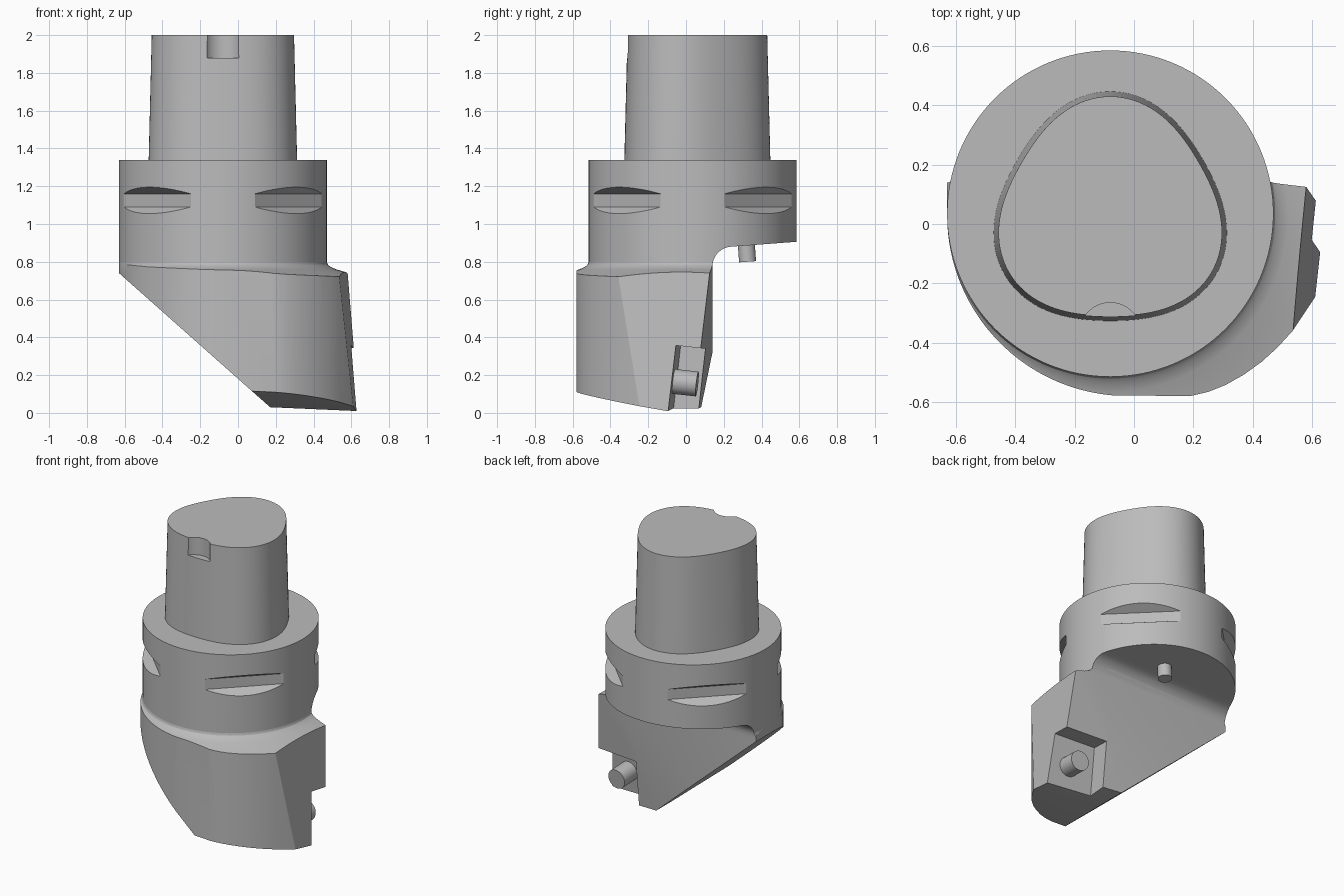
import bpy, bmesh
from math import sin, cos, pi, radians
from mathutils import Vector, Matrix

old = bpy.data.objects.get("Cube")
if old:
    bpy.data.objects.remove(old, do_unlink=True)

steel = bpy.data.materials.new("steel_gray")
steel.use_nodes = True
steel.diffuse_color = (0.5, 0.5, 0.5, 1)
steel.node_tree.nodes["Principled BSDF"].inputs["Base Color"].default_value = (0.5, 0.5, 0.5, 1)

CX, CY = -0.08, 0.035      # axis of the collar and shank
UP = Vector((0, 0, 1))


def frame(x, y, z, origin=(0, 0, 0)):
    """Matrix whose local axes are x, y, z."""
    m = Matrix((x, y, z)).transposed().to_4x4()
    m.translation = Vector(origin)
    return m


def loft(name, rings):
    """Closed solid through rings that have equal point counts."""
    bm = bmesh.new()
    loops = [[bm.verts.new(p) for p in ring] for ring in rings]
    for a, b in zip(loops, loops[1:]):
        for i in range(len(a)):
            j = (i + 1) % len(a)
            bm.faces.new((a[i], a[j], b[j], b[i]))
    bm.faces.new(loops[0][::-1])
    bm.faces.new(loops[-1])
    bmesh.ops.recalc_face_normals(bm, faces=bm.faces)
    mesh = bpy.data.meshes.new(name)
    bm.to_mesh(mesh)
    bm.free()
    mesh.materials.append(steel)
    obj = bpy.data.objects.new(name, mesh)
    bpy.context.scene.collection.objects.link(obj)
    return obj


def prism(name, pts, lo, hi, m=Matrix()):
    return loft(name, [[m @ Vector((x, y, h)) for x, y in pts] for h in (lo, hi)])


def arc(cx, cy, r, start, end, n):
    return [(cx + r * cos(radians(start + (end - start) * i / n)),
             cy + r * sin(radians(start + (end - start) * i / n))) for i in range(n + 1)]


def circle(cx, cy, r, n=48):
    return arc(cx, cy, r, 0, 360, n)[:-1]


def boolean(obj, tool, op="DIFFERENCE", keep=False):
    mod = obj.modifiers.new("cut", "BOOLEAN")
    mod.operation, mod.object, mod.solver = op, tool, "EXACT"
    bpy.context.view_layer.objects.active = obj
    bpy.ops.object.modifier_apply(modifier=mod.name)
    if not keep:
        bpy.data.objects.remove(tool, do_unlink=True)


def slice_off(obj, point, normal):
    """Remove everything on the normal side of a plane and cap the cut."""
    bm = bmesh.new()
    bm.from_mesh(obj.data)
    cut = bmesh.ops.bisect_plane(bm, geom=bm.verts[:] + bm.edges[:] + bm.faces[:],
                                 plane_co=point, plane_no=normal, clear_outer=True)
    edges = [e for e in cut["geom_cut"] if isinstance(e, bmesh.types.BMEdge)]
    bmesh.ops.edgeloop_fill(bm, edges=edges)
    bmesh.ops.recalc_face_normals(bm, faces=bm.faces)
    bm.to_mesh(obj.data)
    bm.free()


# Tapered three-lobed shank with a key notch at the top
def lobed(mean, z, n=120):
    ring = []
    for i in range(n):
        t = 2 * pi * i / n
        r = mean + 0.025 * cos(3 * (t - pi / 2))
        ring.append((CX + r * cos(t), CY + r * sin(t), z))
    return ring


shank = loft("shank", [lobed(0.387, 1.32), lobed(0.37, 2.0)])
boolean(shank, prism("notch_cutter", circle(CX, -0.368, 0.103), 1.88, 2.1))

# Collar with four gripper grooves
collar = prism("collar", circle(CX, CY, 0.55, 128), 0.775, 1.34)
groove = [(0.49, 1.09), (0.49, 1.16), (0.61, 1.23), (0.61, 1.02)]
for k in range(4):
    a = radians(45 + 90 * k)
    radial = Vector((cos(a), sin(a), 0))
    m = frame(radial, UP, radial.cross(UP), (CX, CY, 0))
    boolean(collar, prism("groove_cutter", groove, -0.35, 0.35, m))

# Head: plan outline, trimmed by a shallow cone on top
outline = [(-0.63, 0.4)] + arc(-0.02, 0.03, 0.61, 180, 265, 24)
outline += [(0.19, -0.58), (0.25, -0.566), (0.31, -0.542), (0.37, -0.508), (0.43, -0.465),
            (0.485, -0.415), (0.535, -0.36), (0.615, -0.24), (0.75, -0.03), (0.75, 0.4)]
head = prism("head", outline, -0.1, 0.9)
cone = [(0.549, 0.95), (0.55, 0.8), (0.556, 0.785), (0.57, 0.773), (0.6, 0.76), (1.2, 0.58), (1.2, -0.2)]
boolean(head, loft("cone_cutter", [[(x, y, z) for x, y in circle(CX, CY, r, 128)] for r, z in cone]),
        "INTERSECT")

# Relief behind the head, with a rounded inner corner under the collar
relief = [(0.14, -0.2)] + arc(0.245, 0.775, 0.105, 180, 94, 12) + [(0.8, 0.922), (0.8, -0.2)]
cutter = prism("relief_cutter", relief, -1, 1, frame((0, 1, 0), UP, (1, 0, 0)))
boolean(collar, cutter, keep=True)
boolean(head, cutter)

# Flat faces of the head: sloped underside, end, bottom, heel and angled back
back = Vector((0.027, 0.323, -0.036)).normalized()
slice_off(head, (-0.63, 0, 0.74), (-0.71, 0, -0.8))
slice_off(head, (0.56, -0.1, 0.73), (1, -0.095, 0.093))
slice_off(head, (0.08, -0.58, 0.115), (-0.044, -0.169, -1))
slice_off(head, (0.17, -0.1, 0.03), (-0.044, 0, -1))
slice_off(head, (-0.157, 0.14, 0.32), back)

# Insert pocket and its pin, square to the angled back
across = Vector((1, 0, 0))
across = (across - back * across.dot(back)).normalized()
corner = Vector((0.31, 0.1, 0.34))
pocket = frame(across, back.cross(across) * -1, back * -1, corner)
boolean(head, prism("pocket_cutter", [(0, 0), (0.6, 0), (0.6, 0.6), (0, 0.6)], -0.2, 0.13,
                    frame(across, across.cross(back) * -1, back, corner)
                    @ Matrix.Diagonal((1, 1, -1, 1))))
seat = Vector((0.48, -0.05, 0.165))
insert_pin = prism("insert_pin", circle(0, 0, 0.066, 32), -0.05, 0.11,
                   frame(across, back.cross(across), back, seat))

# Small nozzle under the collar
down = Vector((0, 0.07, -1)).normalized()
nozzle = prism("nozzle", circle(0, 0, 0.045, 32), -0.05, 0.085,
               frame((1, 0, 0), down.cross(Vector((1, 0, 0))), down, (0.02, 0.32, 0.885)))

# Smooth round surfaces, keep machined edges sharp
bpy.ops.object.select_all(action="DESELECT")
for obj in (shank, collar, head, insert_pin, nozzle):
    obj.select_set(True)
bpy.context.view_layer.objects.active = shank
bpy.ops.object.shade_smooth_by_angle(angle=radians(25))
